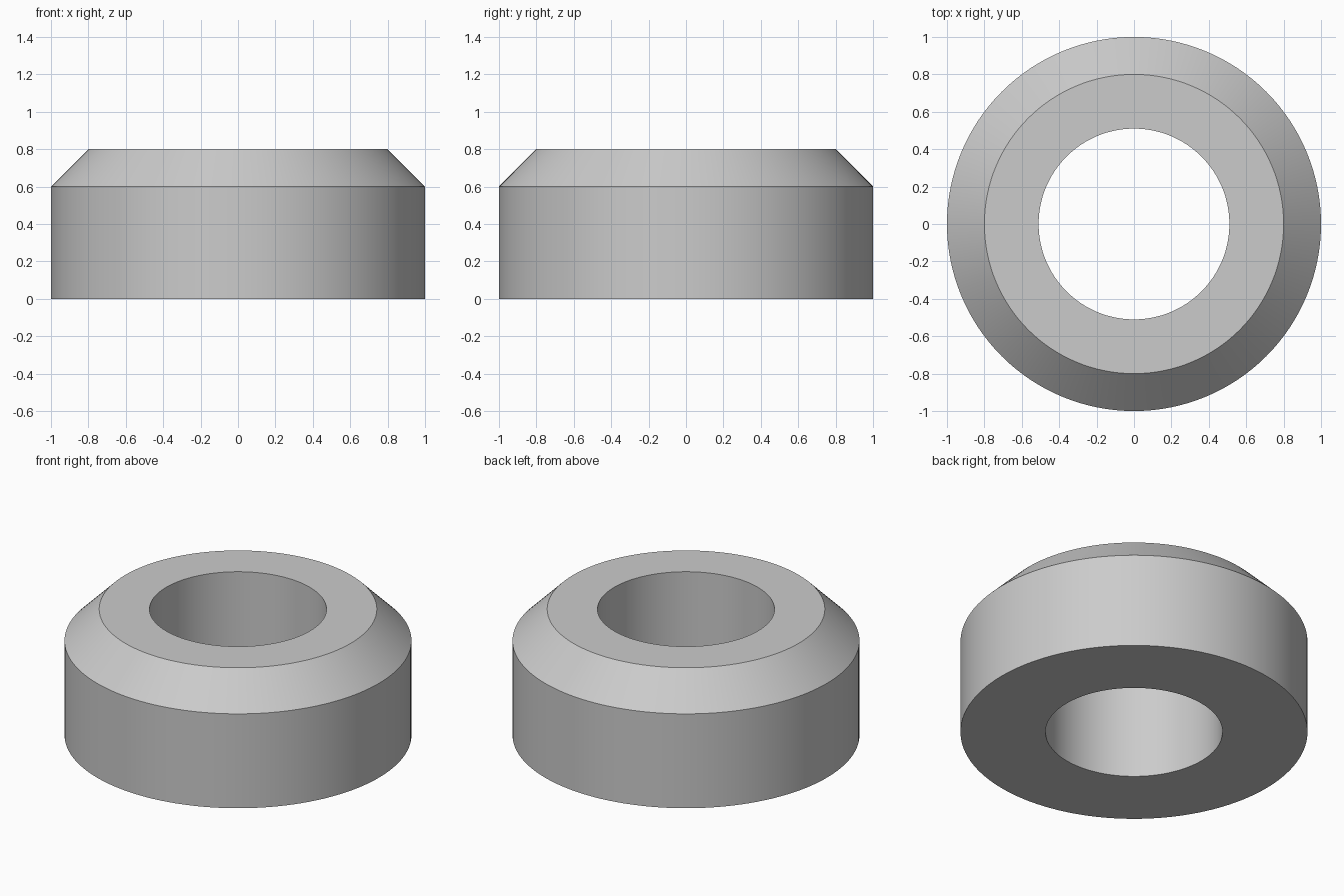
import bpy, bmesh, math
from mathutils import Vector

cube = bpy.data.objects.get("Cube")
if cube:
    bpy.data.objects.remove(cube, do_unlink=True)

SEGMENTS = 128

# Plain grey material
grey = bpy.data.materials.new("light_grey")
grey.use_nodes = True
colour = (0.6, 0.6, 0.6, 1)
grey.diffuse_color = colour
grey.node_tree.nodes["Principled BSDF"].inputs["Base Color"].default_value = colour

# Closed ring section as (radius, height): bore, base, wall, chamfer, top
section = [(0.51, 0), (1, 0), (1, 0.6), (0.8, 0.8), (0.51, 0.8)]

# Revolve the section about the z axis
bm = bmesh.new()
verts = [bm.verts.new(Vector((r, 0, z))) for r, z in section]
edges = [bm.edges.new((v, verts[(i + 1) % len(verts)])) for i, v in enumerate(verts)]
bmesh.ops.spin(bm, geom=verts + edges, cent=(0, 0, 0), axis=(0, 0, 1),
               angle=math.tau, steps=SEGMENTS, use_merge=True)
bmesh.ops.remove_doubles(bm, verts=bm.verts, dist=0.0001)
bmesh.ops.recalc_face_normals(bm, faces=bm.faces)

mesh = bpy.data.meshes.new("chamfered_ring")
bm.to_mesh(mesh)
bm.free()
mesh.materials.append(grey)
ring = bpy.data.objects.new("chamfered_ring", mesh)
bpy.context.collection.objects.link(ring)

# Smooth round walls with crisp rims
bpy.ops.object.select_all(action="DESELECT")
ring.select_set(True)
bpy.context.view_layer.objects.active = ring
bpy.ops.object.shade_smooth_by_angle(angle=math.radians(30))
